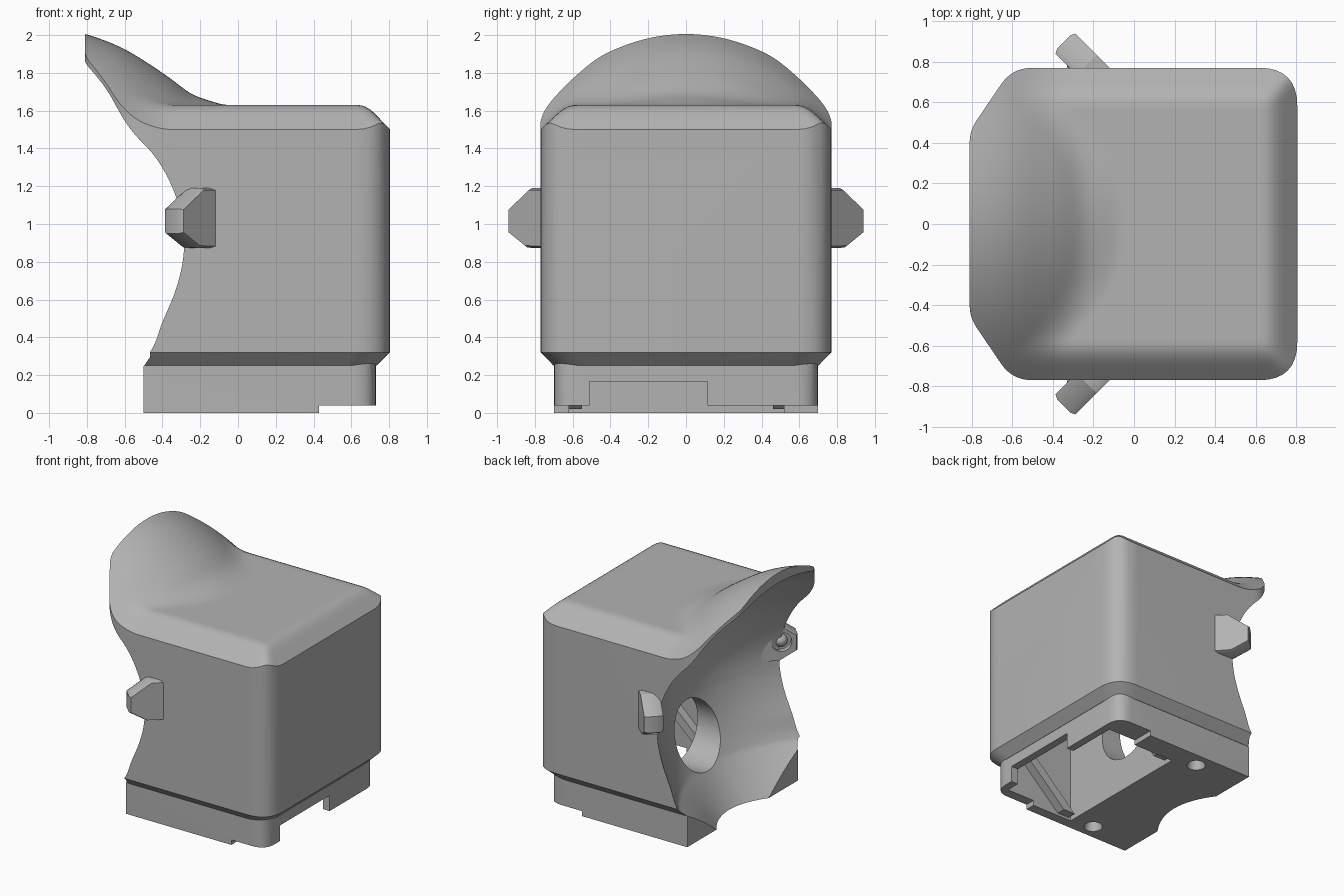
import bpy, bmesh, math
from mathutils import Vector

if "Cube" in bpy.data.objects:
    bpy.data.objects.remove(bpy.data.objects["Cube"])

grey = bpy.data.materials.new("plain grey")
grey.diffuse_color = (0.45, 0.45, 0.45, 1)
grey.use_nodes = True
grey.node_tree.nodes["Principled BSDF"].inputs["Base Color"].default_value = grey.diffuse_color


def make(name, verts, faces):
    me = bpy.data.meshes.new(name)
    me.from_pydata([tuple(v) for v in verts], [], faces)
    bm = bmesh.new()
    bm.from_mesh(me)
    bmesh.ops.recalc_face_normals(bm, faces=bm.faces)
    bm.to_mesh(me)
    bm.free()
    me.materials.append(grey)
    ob = bpy.data.objects.new(name, me)
    bpy.context.collection.objects.link(ob)
    return ob


def loft(name, rings):
    """Closed solid through equal-length rings, with capped ends."""
    n, m = len(rings[0]), len(rings)
    faces = [(r * n + i, r * n + (i + 1) % n, (r + 1) * n + (i + 1) % n, (r + 1) * n + i)
             for r in range(m - 1) for i in range(n)]
    faces += [tuple(range(n))[::-1], tuple(range((m - 1) * n, m * n))]
    return make(name, [v for ring in rings for v in ring], faces)


def box(name, x0, x1, y0, y1, z0, z1):
    return loft(name, [[(x0, y0, z), (x1, y0, z), (x1, y1, z), (x0, y1, z)] for z in (z0, z1)])


def tube(name, centre, axis, r0, r1, length, n=40):
    a = Vector(axis).normalized()
    u = a.orthogonal().normalized()
    v = a.cross(u)
    c = Vector(centre)
    return loft(name, [[c + a * d + r * (math.cos(t) * u + math.sin(t) * v)
                        for t in (2 * math.pi * i / n for i in range(n))]
                       for d, r in ((0, r0), (length, r1))])


def combine(target, other, op):
    mod = target.modifiers.new("combine", 'BOOLEAN')
    mod.object, mod.operation, mod.solver = other, op, 'EXACT'
    bpy.context.view_layer.objects.active = target
    bpy.ops.object.modifier_apply(modifier=mod.name)
    bpy.data.objects.remove(other)


def rounded(corners, steps=8):
    """Polygon with each (x, y, radius) corner rounded by a curve."""
    out = []
    for i, (x, y, r) in enumerate(corners):
        p = Vector((x, y))
        a = (Vector(corners[i - 1][:2]) - p).normalized() * r
        b = (Vector(corners[(i + 1) % len(corners)][:2]) - p).normalized() * r
        for k in range(steps + 1):
            t = k / steps
            out.append(p + a * (1 - t) ** 2 + b * t ** 2)
    return out


def spline(pts, steps=5):
    out = []
    for i in range(len(pts) - 1):
        p = [Vector(pts[min(max(j, 0), len(pts) - 1)]) for j in range(i - 1, i + 3)]
        for k in range(steps):
            t = k / steps
            out.append(0.5 * (2 * p[1] + (p[2] - p[0]) * t
                              + (2 * p[0] - 5 * p[1] + 4 * p[2] - p[3]) * t * t
                              + (3 * p[1] - p[0] - 3 * p[2] + p[3]) * t ** 3))
    return out + [Vector(pts[-1])]


def smin(a, b, k):
    h = max(k - abs(a - b), 0) / k
    return min(a, b) - h * h * k / 4


# Body outline, with a sloped lower edge
outline = rounded([(-0.81, -0.46, 0.06), (-0.6, -0.77, 0.1), (0.805, -0.77, 0.19),
                   (0.805, 0.77, 0.19), (-0.6, 0.77, 0.1), (-0.81, 0.46, 0.06)])
body = loft("body", [[(p.x * s, p.y * s, z) for p in outline]
                     for z, s in ((0.25, 0.91), (0.32, 1), (2.3, 1))])

# Top surface: bevelled flat top that sweeps up into the visor
crest = spline([(-1.0, 2.05), (-0.79, 2.0), (-0.6, 1.925), (-0.4, 1.8), (-0.25, 1.69),
                (-0.1, 1.6), (0.1, 1.4), (0.3, 1.1), (1.0, 0.9)])


def crest_z(x):
    for a, b in zip(crest, crest[1:]):
        if a.x <= x <= b.x:
            return a.y + (b.y - a.y) * (x - a.x) / (b.x - a.x)
    return 0.9


def top_z(x, y):
    flat = smin(1.63, 1.5 + (0.77 - abs(y)) * 0.95, 0.05)
    flat = smin(flat, 1.5 + (0.805 - x) * 1.05, 0.05)
    visor = crest_z(x) - 0.34 * (y / 0.77) ** 2
    return -smin(-flat, -visor, 0.08)


nx, ny = 90, 70
xs = [-0.95 + 1.9 * i / nx for i in range(nx + 1)]
ys = [-0.9 + 1.8 * j / ny for j in range(ny + 1)]
under = loft("top_shape", [[(x, ys[0], -0.5)] + [(x, y, top_z(x, y)) for y in ys]
                           + [(x, ys[-1], -0.5)] for x in xs])
combine(body, under, 'INTERSECT')

# Base block
foot = rounded([(-0.5, -0.698, 0.001), (0.73, -0.698, 0.12), (0.73, 0.698, 0.12),
                (-0.5, 0.698, 0.001)])
combine(body, loft("base", [[(p.x, p.y, z) for p in foot] for z in (0, 0.3)]), 'UNION')

# Face scoop: curve at the middle blends to the curve at the sides
middle = spline([(-0.56, -0.2), (-0.38, 0), (-0.2, 0.25), (-0.15, 0.33), (-0.08, 0.48),
                 (-0.03, 0.65), (0, 0.82), (0, 1.0), (-0.05, 1.22), (-0.14, 1.42),
                 (-0.33, 1.64), (-0.55, 1.81), (-0.95, 1.98)])
side = spline([(-1.3, -0.2), (-1.03, 0), (-0.56, 0.25), (-0.46, 0.33), (-0.4, 0.48),
               (-0.33, 0.65), (-0.29, 0.82), (-0.29, 1.0), (-0.35, 1.2), (-0.45, 1.37),
               (-0.6, 1.52), (-0.72, 1.63), (-0.95, 1.8)])
rings = []
for j in range(41):
    y = -0.84 + 1.68 * j / 40
    w = (y / 0.77) ** 2
    curve = [c.lerp(s, w) for c, s in zip(middle, side)]
    rings.append([(p.x, y, p.y) for p in curve]
                 + [(-1.8, y, curve[-1].y), (-1.8, y, curve[0].y)])
combine(body, loft("scoop", rings), 'DIFFERENCE')

# Hollow, window into the scoop, underside step and end notch
for cutter in (box("hollow", 0.08, 0.67, -0.62, 0.52, -0.1, 0.86),
               tube("window", (-0.4, 0, 0.52), (1, 0, 0), 0.26, 0.26, 0.6),
               box("step", 0.43, 1, -1, 1, -0.1, 0.04),
               box("notch", 0.6, 1, -0.51, 0.115, -0.1, 0.165)):
    combine(body, cutter, 'DIFFERENCE')
for s in (-1, 1):
    combine(body, tube("screw_hole", (-0.1, s * 0.58, -0.01), (0, 0, 1), 0.07, 0.05, 0.09, 24),
            'DIFFERENCE')

parts = [body]

# Slanted rails inside the hollow
for name, y0, y1 in (("rail_front", -0.63, -0.55), ("rail_back", 0.46, 0.53)):
    quad = [(0.1, 0.02), (0.2, 0.02), (0.68, 0.46), (0.68, 0.56)]
    parts.append(loft(name, [[(x, y, z) for x, z in quad] for y in (y0, y1)]))

# Side lugs: angled chamfered plates with a recessed dome stud
shape = [(0.6, 1.19), (0.72, 1.19), (0.88, 1.08), (0.88, 0.95), (0.75, 0.875), (0.6, 0.87)]
for s, label in ((-1, "front"), (1, "back")):
    def place(u, n, z):
        return Vector(((n - u) * 0.7071, s * (n + u) * 0.7071, z))
    lug_rings = []
    for n, k in ((0.32, 0.93), (0.345, 1), (0.435, 1), (0.46, 0.93)):
        lug_rings.append([place(0.7 + (u - 0.7) * k, n, 1.03 + (z - 1.03) * k) for u, z in shape])
    lug = loft("lug_" + label, lug_rings)
    axis = place(0, 1, 0)
    combine(lug, tube("stud_hole", place(0.76, 0.3, 1.03), axis, 0.075, 0.075, 0.06, 24),
            'DIFFERENCE')
    bpy.ops.mesh.primitive_uv_sphere_add(segments=20, ring_count=10, radius=0.05,
                                         location=place(0.76, 0.36, 1.03))
    stud = bpy.context.object
    stud.name = "stud_" + label
    stud.data.materials.append(grey)
    parts += [lug, stud]

# Smooth curved surfaces, keep hard edges
for ob in parts:
    bpy.ops.object.select_all(action='DESELECT')
    ob.select_set(True)
    bpy.context.view_layer.objects.active = ob
    bpy.ops.object.shade_smooth_by_angle(angle=math.radians(28))
